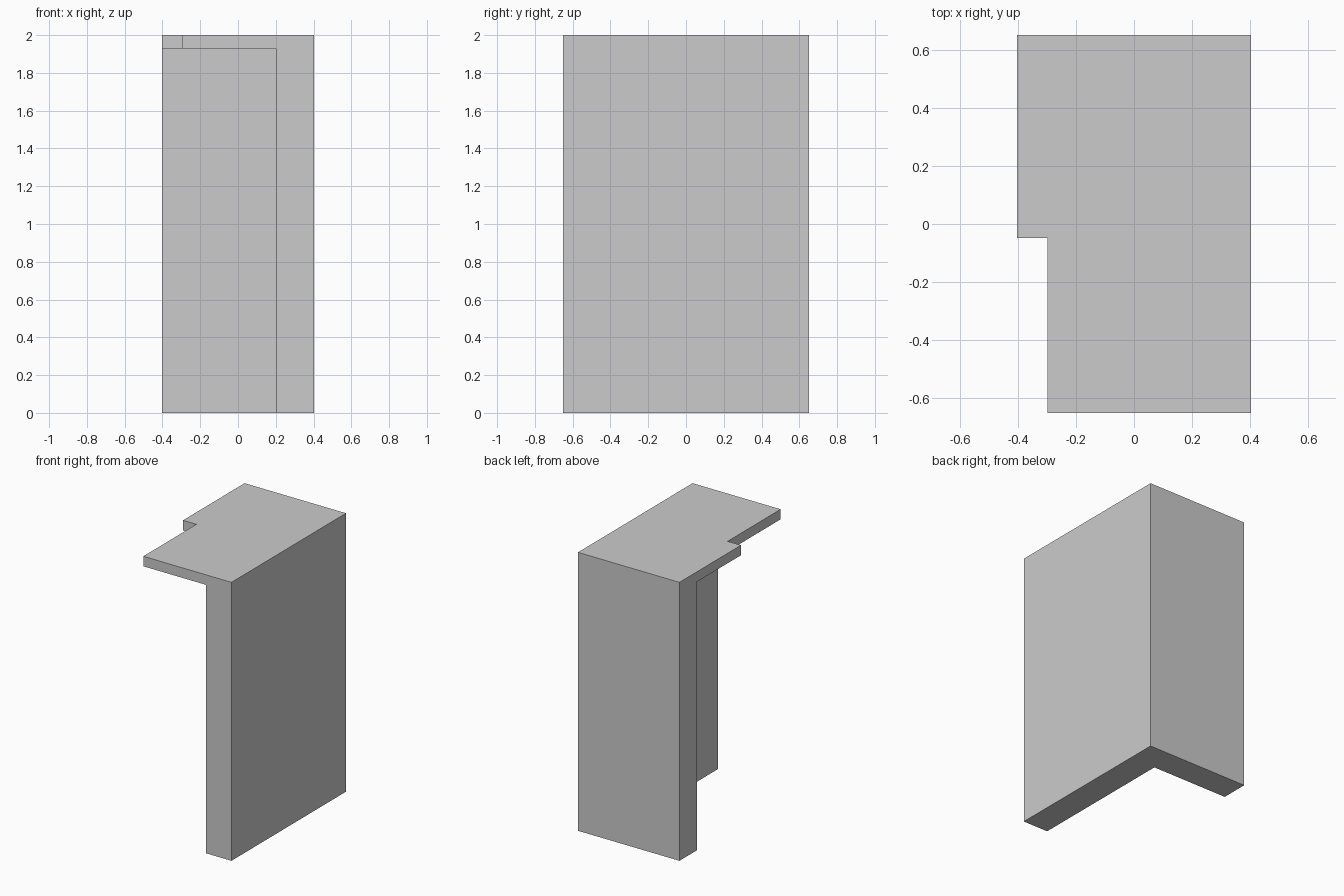
import bpy, bmesh

if "Cube" in bpy.data.objects:
    bpy.data.objects.remove(bpy.data.objects["Cube"])

X, Y, TOP, UNDER = 0.403, 0.65, 2.0, 1.928   # half width, half depth, heights
WX, WY = 0.202, 0.45                         # inner faces of side and back walls
NX, NY = -0.297, -0.048                      # notch corner in the slab

# Named plan corners
plan = {
    "A": (X, -Y), "B": (X, Y), "C": (-X, Y),        # outer corners
    "D": (-X, WY), "E": (WX, WY), "F": (WX, -Y),    # inner wall corners
    "G": (-X, NY), "H": (NX, NY), "I": (NX, -Y),    # slab notch corners
}
level = {"0": 0.0, "1": UNDER, "2": TOP}

bm = bmesh.new()
verts = {}


def face(names):
    """Make a face from corner names such as 'A0 B0 B2 A2'."""
    loop = []
    for n in names.split():
        if n not in verts:
            verts[n] = bm.verts.new((*plan[n[0]], level[n[1]]))
        loop.append(verts[n])
    bm.faces.new(loop)


# Slab top, wall feet, slab underside
face("A2 B2 C2 G2 H2 I2")
face("A0 F0 E0 D0 C0 B0")
face("D1 E1 F1 I1 H1 G1")
# Outer wall faces
face("A0 B0 B2 A2")
face("B0 C0 C2 B2")
# Inner wall faces
face("D0 E0 E1 D1")
face("E0 F0 F1 E1")
# Wall ends, flush with the slab rim
face("C0 D0 D1 G1 G2 C2")
face("F0 A0 A2 I2 I1 F1")
# Notch rim
face("G1 H1 H2 G2")
face("H1 I1 I2 H2")

bmesh.ops.recalc_face_normals(bm, faces=bm.faces)
mesh = bpy.data.meshes.new("corner_wall_with_roof_slab")
bm.to_mesh(mesh)
bm.free()
obj = bpy.data.objects.new("corner_wall_with_roof_slab", mesh)
bpy.context.collection.objects.link(obj)
